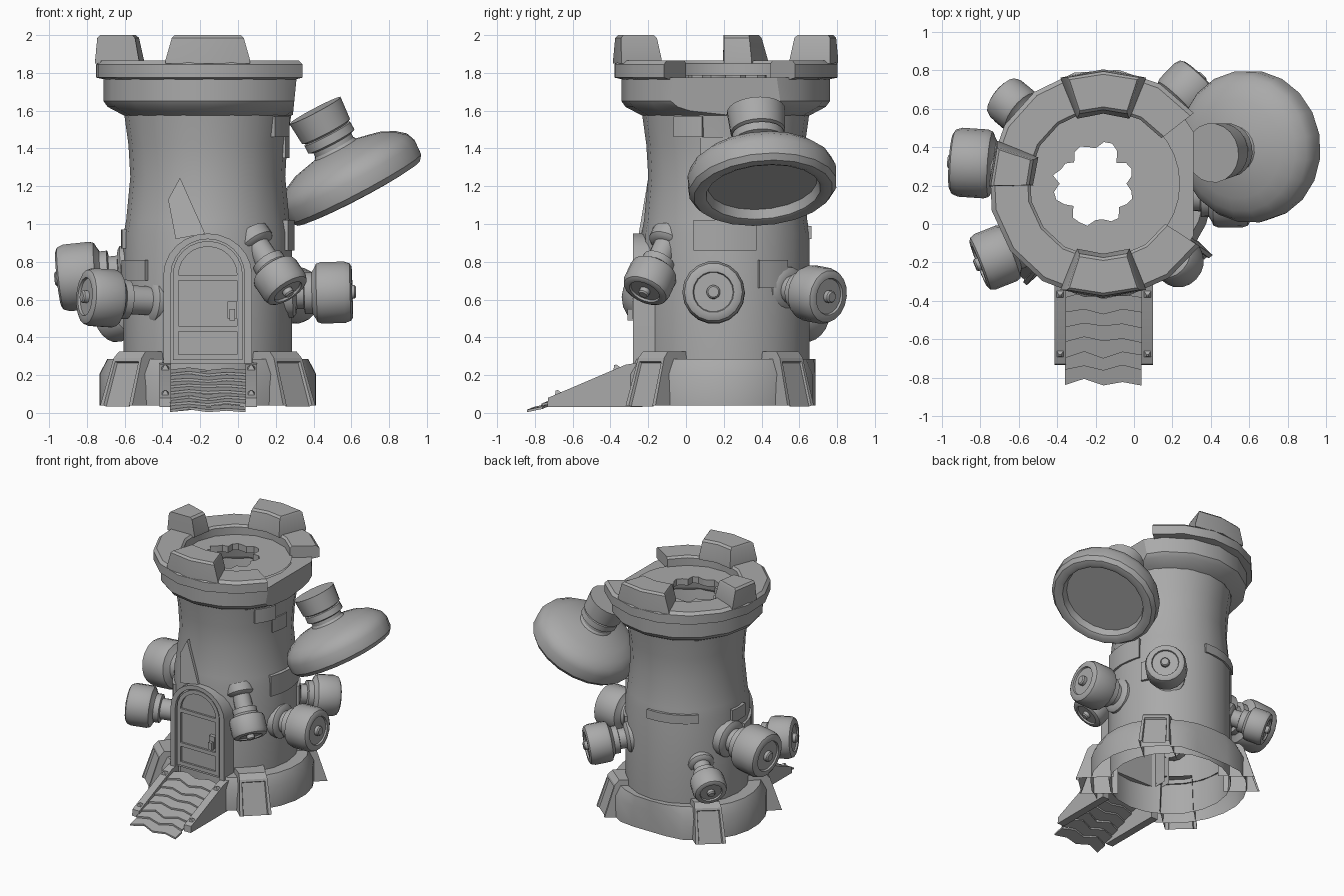
import bpy, bmesh, math, random
from mathutils import Vector, Matrix

if "Cube" in bpy.data.objects:
    bpy.data.objects.remove(bpy.data.objects["Cube"])

random.seed(4)
CX, CY = -0.16, 0.21
TOWER = Matrix.Translation((CX, CY, 0))
stone = bpy.data.materials.new("stone_grey")
stone.diffuse_color = (0.4, 0.4, 0.4, 1)
stone.use_nodes = True
stone.node_tree.nodes["Principled BSDF"].inputs["Base Color"].default_value = stone.diffuse_color


def finish(name, bm, angle=32, matrix=None):
    if matrix is not None:
        bm.transform(matrix)
    bmesh.ops.recalc_face_normals(bm, faces=bm.faces)
    me = bpy.data.meshes.new(name)
    bm.to_mesh(me)
    bm.free()
    me.materials.append(stone)
    ob = bpy.data.objects.new(name, me)
    bpy.context.collection.objects.link(ob)
    bpy.ops.object.select_all(action='DESELECT')
    ob.select_set(True)
    bpy.context.view_layer.objects.active = ob
    bpy.ops.object.shade_smooth_by_angle(angle=math.radians(angle))
    return ob


def lathe_bm(profile, segs, a0=0, a1=360, closed=False):
    bm = bmesh.new()
    full = abs(a1 - a0) >= 360
    rings = []
    for i in range(segs if full else segs + 1):
        a = math.radians(a0 + (a1 - a0) * i / segs)
        rings.append([bm.verts.new((r * math.cos(a), r * math.sin(a), z)) for r, z in profile])
    n = len(profile)
    for i in range(segs):
        p, q = rings[i], rings[(i + 1) % len(rings)]
        for j in range(n if closed else n - 1):
            k = (j + 1) % n
            bm.faces.new((p[j], q[j], q[k], p[k]))
    if closed and not full:
        bm.faces.new(rings[0])
        bm.faces.new(rings[-1])
    bmesh.ops.remove_doubles(bm, verts=bm.verts, dist=1e-5)
    return bm


def prism(name, pts, vec):
    bm = bmesh.new()
    f = bm.faces.new([bm.verts.new(p) for p in pts])
    ext = bmesh.ops.extrude_face_region(bm, geom=[f], use_keep_orig=True)
    bmesh.ops.translate(bm, vec=vec, verts=[v for v in ext["geom"] if isinstance(v, bmesh.types.BMVert)])
    return finish(name, bm)


def box(name, lo, hi):
    x0, y0, z0 = lo
    x1, y1, z1 = hi
    return prism(name, [(x0, y0, z0), (x1, y0, z0), (x1, y1, z0), (x0, y1, z0)], (0, 0, z1 - z0))


def squash(bm, back, front):
    for v in bm.verts:
        v.co.y *= back if v.co.y > 0 else front


# tower wall
finish("tower_wall", lathe_bm([(.44, .04), (.445, .32), (.445, .95), (.432, 1.02), (.41, 1.25),
                               (.42, 1.42), (.445, 1.6)], 20), matrix=TOWER)

# base ring, open at the door and flatter at the back
bm = lathe_bm([(.435, .285), (.535, .285), (.577, .205), (.577, .04)], 22, -64, 244)
squash(bm, .9, .98)
for v in bm.verts:
    v.co.y = min(v.co.y, .475)
finish("base_ring", bm, matrix=TOWER)

# sloping buttresses with sunken panels
for i in range(4):
    bm = bmesh.new()
    V = [bm.verts.new(p) for p in [
        (.4, -.125, .04), (.4, .125, .04), (.4, .115, .325), (.4, -.115, .325),
        (.685, -.12, .04), (.685, .12, .04), (.6, .105, .29), (.6, -.105, .29),
        (.565, .1, .325), (.565, -.1, .325)]]
    for f in [(3, 2, 8, 9), (9, 8, 6, 7), (0, 4, 7, 9, 3), (1, 2, 8, 6, 5)]:
        bm.faces.new([V[k] for k in f])
    front = bm.faces.new([V[k] for k in (4, 5, 6, 7)])
    bmesh.ops.recalc_face_normals(bm, faces=bm.faces)
    bmesh.ops.inset_region(bm, faces=[front], thickness=.025)
    bmesh.ops.inset_region(bm, faces=[front], thickness=.006, depth=-.015)
    bm.transform(Matrix.Rotation(math.radians(45 + 90 * i), 4, 'Z'))
    squash(bm, .82, .93)
    finish("buttress", bm, 20, TOWER)

# corbel under the parapet, sheared off on the right
bm = lathe_bm([(.385, 1.76), (.4, 1.775), (.552, 1.775), (.552, 1.65), (.53, 1.62), (.445, 1.575), (.42, 1.6)],
              16, closed=True)
bmesh.ops.bisect_plane(bm, geom=bm.verts[:] + bm.edges[:] + bm.faces[:], plane_co=(.47, 0, 1.77),
                       plane_no=(1, 0, -.1), clear_outer=True)
bmesh.ops.holes_fill(bm, edges=[e for e in bm.edges if e.is_boundary], sides=0)
finish("corbel", bm, matrix=TOWER)

# parapet rim with a gap on the right
finish("parapet_rim", lathe_bm([(.385, 1.76), (.385, 1.85), (.4, 1.865), (.575, 1.865), (.598, 1.845), (.598, 1.775),
                                (.55, 1.765)], 13, 38, 327, True), matrix=TOWER)

# roof floor with a ragged hole
bm = bmesh.new()
N = 32
rows = [[] for _ in range(4)]
for i in range(N):
    a = 2 * math.pi * i / N
    h = (.2 if i % 4 else .165) + random.uniform(-.015, .03)
    for row, (r, z, dx) in zip(rows, [(.4, 1.79, 0), (h, 1.79, -.04), (h, 1.74, -.04), (.43, 1.74, 0)]):
        row.append(bm.verts.new((dx + r * math.cos(a), r * math.sin(a), z)))
for p, q in zip(rows, rows[1:]):
    for i in range(N):
        k = (i + 1) % N
        bm.faces.new((p[i], p[k], q[k], q[i]))
finish("roof_floor", bm, matrix=TOWER)

# merlons at the back, left (half broken away) and front
for name, az, end in [("back", 90, 1), ("left", 180, .06), ("front", 270, 1)]:
    bm = bmesh.new()
    rings = []
    for z, ri, ro, w in [(1.85, .365, .596, 22), (1.87, .365, .596, 22), (1.985, .385, .585, 19), (2.0, .4, .57, 18)]:
        rings.append([bm.verts.new((r * math.cos(math.radians(s * w)), r * math.sin(math.radians(s * w)), z))
                      for r, s in [(ri, -1), (ro, -1), (ro, 0), (ro, end), (ri, end), (ri, 0)]])
    for p, q in zip(rings, rings[1:]):
        for i in range(6):
            k = (i + 1) % 6
            bm.faces.new((p[i], p[k], q[k], q[i]))
    bm.faces.new(rings[-1])
    bm.faces.new(rings[0])
    finish(name + "_merlon", bm, 25, TOWER @ Matrix.Rotation(math.radians(az), 4, 'Z'))

# raised wall stones: angles, heights, radius
for a0, a1, z0, z1, r in [(-22, 21, .86, 1.02, .458), (23, 46, .66, .81, .46), (188, 224, .7, .81, .462),
                          (170, 190, .87, .97, .46), (-18, 2, 1.35, 1.46, .432), (-38, -16, 1.46, 1.57, .45),
                          (85, 135, .92, .99, .456)]:
    finish("wall_stone", lathe_bm([(.38, z0), (r, z0), (r, z1), (.38, z1)], 4, a0, a1, True), matrix=TOWER)


# arched door
def arch(w, spring, rise, bottom, y):
    pts = [(CX - w, y, bottom)]
    for i in range(13):
        a = math.pi - math.pi * i / 12
        pts.append((CX + w * math.cos(a), y, spring + rise * math.sin(a)))
    return pts + [(CX + w, y, bottom)]


def arch_band(name, outer, inner, y0, y1):
    bm = bmesh.new()
    loops = [[bm.verts.new(p) for p in arch(*s, y)] for s, y in
             [(outer, y1), (outer, y0), (inner, y0), (inner, y1)]]
    for p, q in zip(loops, loops[1:]):
        for i in range(len(p) - 1):
            bm.faces.new((p[i], p[i + 1], q[i + 1], q[i]))
    finish(name, bm)


arch_band("door_frame", (.235, .73, .22, .26), (.195, .73, .19, .26), -.28, -.08)
arch_band("door_rim", (.185, .73, .18, .28), (.155, .73, .15, .28), -.272, -.2)
prism("door", arch(.2, .73, .19, .26, -.255), (0, .06, 0))
for z in (.28, .43, .7):
    box("door_rail", (CX - .17, -.27, z), (CX + .17, -.24, z + .03))
box("door_lock", (-.055, -.285, .5), (-.005, -.25, .59))
box("door_handle", (-.045, -.31, .49), (-.015, -.28, .55))

# splintered slab above the door
prism("wall_splinter", [(-.37, -.19, 1.13), (-.307, -.2, 1.245), (-.175, -.25, .95), (-.33, -.25, .92)], (0, .1, 0))

# ramp sides and bolts
for x in (-.415, .04):
    prism("ramp_side", [(x, -.23, .03), (x, -.23, .27), (x, -.32, .255), (x, -.73, .08), (x, -.735, .03)], (.06, 0, 0))
    for y, z in [(-.37, .235), (-.68, .1)]:
        bm = bmesh.new()
        bmesh.ops.create_cone(bm, segments=4, radius1=.03, radius2=.008, depth=.025, cap_ends=True)
        finish("ramp_bolt", bm, 20, Matrix.Translation((x + .03, y, z + .008))
               @ Matrix.Rotation(.4, 4, 'X') @ Matrix.Rotation(math.pi / 4, 4, 'Z'))


# ramp planks with ragged edges, each lapping over the next
def on_slope(x, y, lift=0):
    return (x, y, max(.013, .235 + .42 * (y + .31) + lift))


for i in range(7):
    y = -.3 - .075 * i
    xs = [-.36 + .1 * k for k in range(5)]
    zig = [(.014 if k % 2 else -.014) + random.uniform(-.008, .008) for k in range(5)]
    near = [on_slope(x, y + .012 + zig[k], -.012) for k, x in enumerate(xs)]
    far = [on_slope(x, y - .078 + zig[k] * random.uniform(.6, 1.1), .005) for k, x in enumerate(xs)]
    prism("ramp_plank", near + far[::-1], (0, 0, -.013))


# knobbed barrels around the wall
def barrel(name, base, end, r):
    base, end = Vector(base), Vector(end)
    L = (end - base).length
    d = L - 1.2 * r
    prof = [(0, -.03), (.78 * r, -.03), (.78 * r, .03), (.66 * r, .045), (.5 * r, .05), (.5 * r, d - .06),
            (.68 * r, d - .055), (.68 * r, d - .015), (.82 * r, d), (.95 * r, d + .06 * r), (r, d + .2 * r),
            (r, L - .25 * r), (.93 * r, L - .06 * r), (.82 * r, L), (.66 * r, L), (.63 * r, L - .012),
            (.22 * r, L - .012), (.22 * r, L + .012), (.17 * r, L + .02), (0, L + .02)]
    m = Matrix.Translation(base) @ (end - base).to_track_quat('Z', 'Y').to_matrix().to_4x4()
    finish(name, lathe_bm(prof, 18), matrix=m)


barrel("left_barrel", (-.58, .30, .75), (-.95, .325, .71), .18)
barrel("front_left_barrel", (-.43, -.06, .59), (-.81, -.21, .615), .155)
barrel("front_right_barrel", (.08, -.09, .92), (.265, -.22, .64), .13)
barrel("right_barrel", (.26, .15, .63), (.605, .145, .64), .165)
barrel("back_right_barrel", (.11, .52, .66), (.345, .76, .615), .15)
barrel("back_left_barrel", (-.46, .48, .60), (-.69, .67, .48), .125)

# large tilted bell beside the tower
bell = [(0, .06), (.29, .06), (.305, .01), (.33, 0), (.37, .005), (.394, .035), (.398, .11), (.378, .16),
        (.33, .2), (.26, .235), (.15, .26), (.125, .265), (.115, .28), (.115, .305), (.14, .315), (.138, .36),
        (.125, .365), (.145, .375), (.155, .5), (0, .5)]
m = Matrix.Translation((.64, .41, 1.16)) @ Vector((-.466, -.08, .885)).to_track_quat('Z', 'Y').to_matrix().to_4x4()
finish("bell", lathe_bm(bell, 20), matrix=m)
